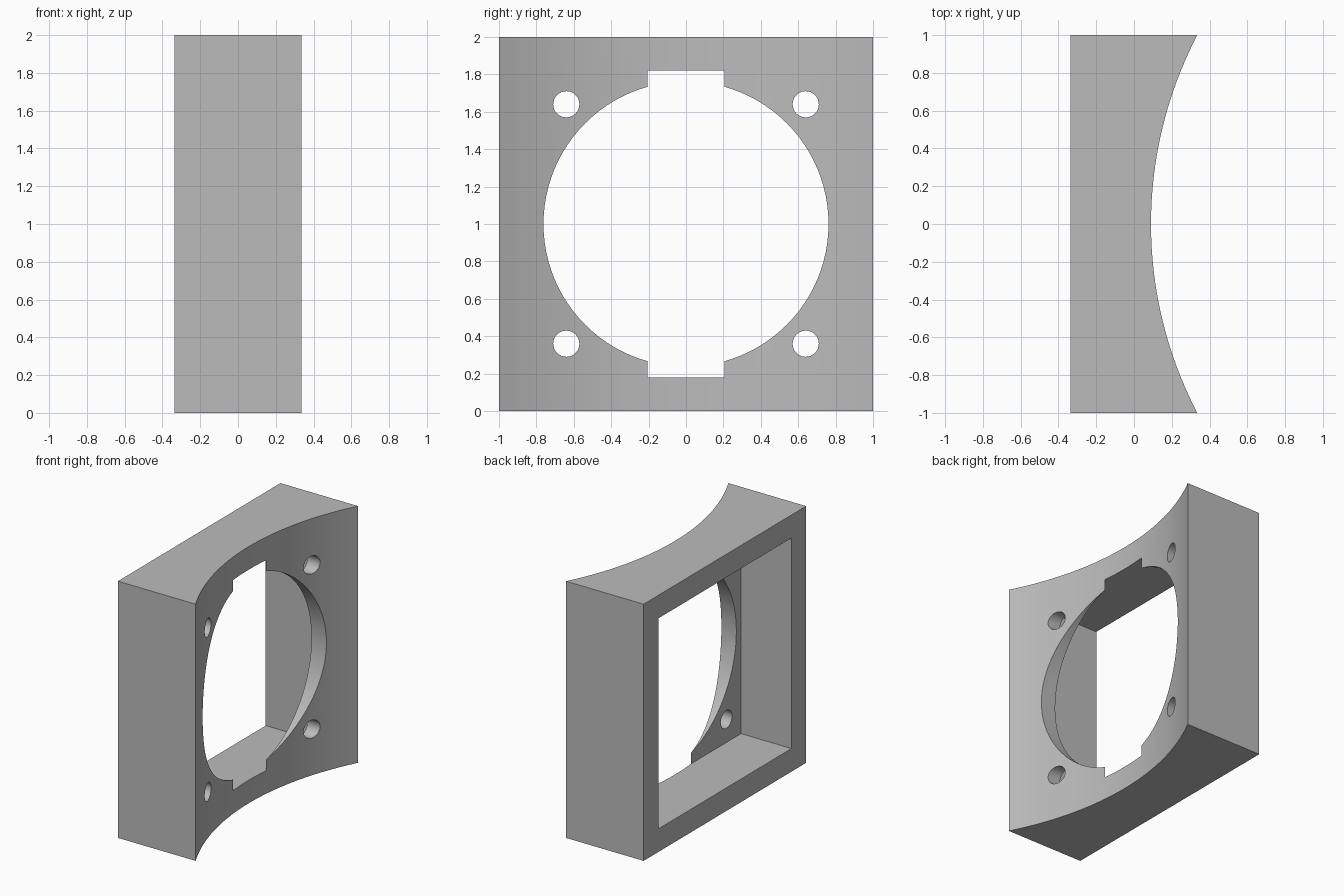
import bpy, bmesh, math
from mathutils import Matrix

if "Cube" in bpy.data.objects:
    bpy.data.objects.remove(bpy.data.objects["Cube"])

HALF_X = 0.335       # half thickness of the block
VALLEY_X = 0.09      # lowest point of the concave face
SLOT = 0.205         # half width where the pocket breaks through the concave face
POCKET = 0.82        # half size of the square pocket

sag = HALF_X - VALLEY_X
R = (1 + sag * sag) / (2 * sag)
floor_x = VALLEY_X + R - math.sqrt(R * R - SLOT * SLOT)

grey = bpy.data.materials.new("grey")
grey.diffuse_color = (0.5, 0.5, 0.5, 1)
grey.use_nodes = True
grey.node_tree.nodes["Principled BSDF"].inputs["Base Color"].default_value = grey.diffuse_color


def make_object(name, bm):
    bmesh.ops.recalc_face_normals(bm, faces=bm.faces)
    mesh = bpy.data.meshes.new(name)
    bm.to_mesh(mesh)
    bm.free()
    mesh.materials.append(grey)
    ob = bpy.data.objects.new(name, mesh)
    bpy.context.collection.objects.link(ob)
    return ob


def cut(target, cutter):
    cutter.hide_render = True
    mod = target.modifiers.new("cut", 'BOOLEAN')
    mod.operation = 'DIFFERENCE'
    mod.solver = 'EXACT'
    mod.object = cutter
    bpy.context.view_layer.objects.active = target
    bpy.ops.object.modifier_apply(modifier=mod.name)
    bpy.data.objects.remove(cutter)


def bore(y, z, radius, sides):
    bm = bmesh.new()
    bmesh.ops.create_cone(bm, cap_ends=True, segments=sides, radius1=radius,
                          radius2=radius, depth=2,
                          matrix=Matrix.Translation((0, y, z)) @ Matrix.Rotation(math.pi / 2, 4, 'Y'))
    return make_object("bore_cutter", bm)


# Block with a concave arc on the +x side
N = 40
half_angle = math.asin(1 / R)
outline = [(-HALF_X, 1), (-HALF_X, -1)]
for i in range(N + 1):
    a = -half_angle + 2 * half_angle * i / N
    outline.append((VALLEY_X + R - R * math.cos(a), R * math.sin(a)))
bm = bmesh.new()
base = bm.faces.new([bm.verts.new((x, y, 0)) for x, y in outline])
top = bmesh.ops.extrude_face_region(bm, geom=[base])
bmesh.ops.translate(bm, vec=(0, 0, 2), verts=[v for v in top["geom"] if isinstance(v, bmesh.types.BMVert)])
block = make_object("concave_mount_block", bm)

# Square pocket from the flat side, breaking through the valley as the slot
bm = bmesh.new()
back = -HALF_X - 0.2
bmesh.ops.create_cube(bm, size=1, matrix=Matrix.Translation(((back + floor_x) / 2, 0, 1))
                      @ Matrix.Diagonal((floor_x - back, 2 * POCKET, 2 * POCKET, 1)))
cut(block, make_object("pocket_cutter", bm))

# Large round opening and four screw holes
cut(block, bore(0, 1, 0.762, 96))
for sy in (-1, 1):
    for sz in (-1, 1):
        cut(block, bore(0.64 * sy, 1 + 0.64 * sz, 0.07, 32))

bpy.ops.object.select_all(action='DESELECT')
block.select_set(True)
bpy.context.view_layer.objects.active = block
bpy.ops.object.shade_smooth_by_angle(angle=math.radians(30))
